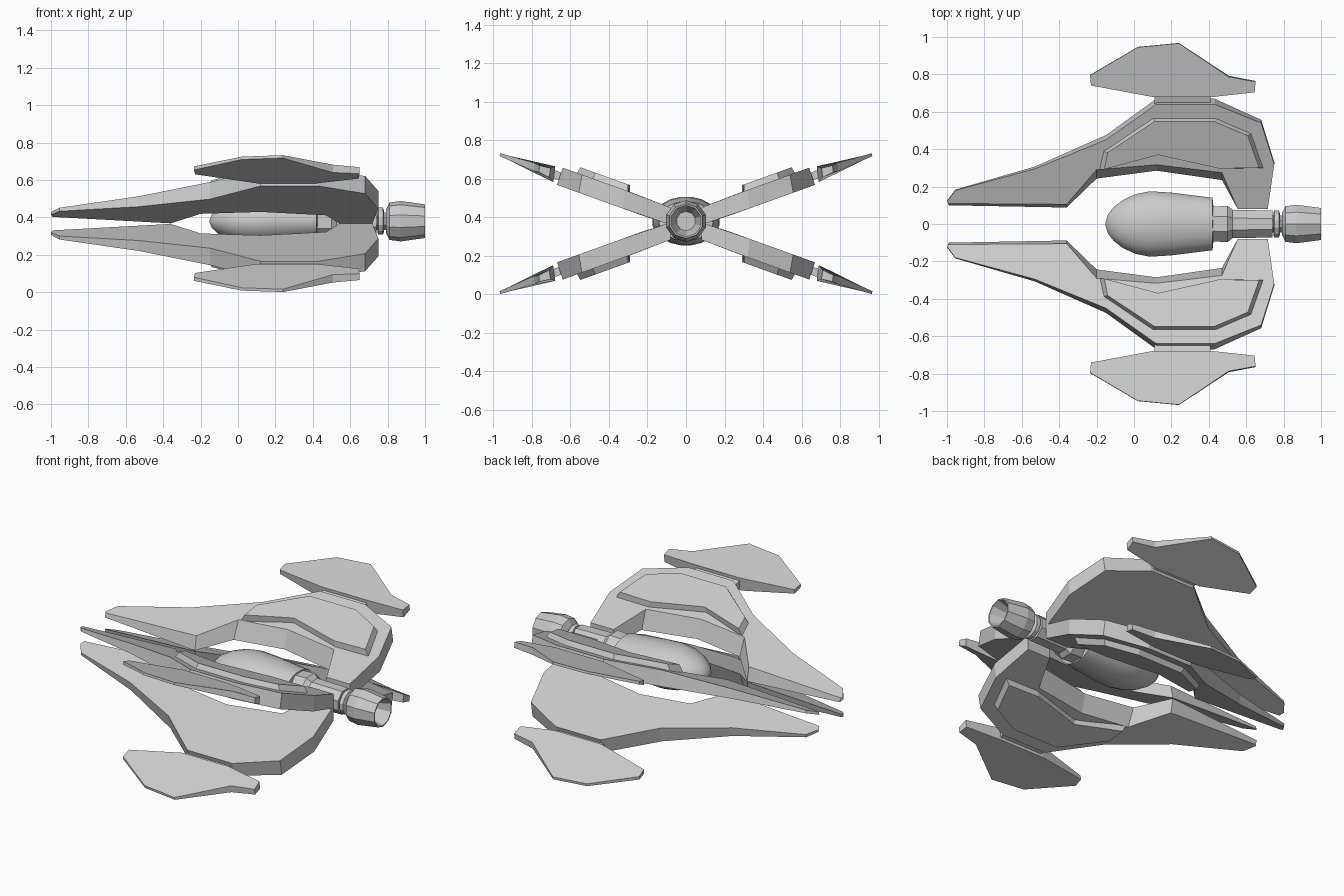
import bpy, bmesh, math

cube = bpy.data.objects.get("Cube")
if cube:
    bpy.data.objects.remove(cube)

WING_Z = 0.367     # height of the plane the four wings mirror across
BODY_Z = 0.38      # height of the fuselage axis
SLOPE = 0.36       # rise of a wing per unit of span

hull_grey = bpy.data.materials.new("hull_grey")
hull_grey.use_nodes = True
colour = (0.6, 0.6, 0.6, 1)
hull_grey.diffuse_color = colour
hull_grey.node_tree.nodes["Principled BSDF"].inputs["Base Color"].default_value = colour


def add_object(name, bm, height):
    bmesh.ops.recalc_face_normals(bm, faces=bm.faces)
    mesh = bpy.data.meshes.new(name)
    bm.to_mesh(mesh)
    bm.free()
    mesh.materials.append(hull_grey)
    obj = bpy.data.objects.new(name, mesh)
    obj.location.z = height
    bpy.context.collection.objects.link(obj)
    return obj


def wing_slab(name, lower, upper):
    """Join two (x, y, offset) outlines on the tilted wing plane, mirrored to four wings."""
    bm = bmesh.new()
    loops = []
    for outline in (lower, upper):
        loops.append([bm.verts.new((x, y, 0.01 + SLOPE * y + off)) for x, y, off in outline])
    low, up = loops
    bm.faces.new(low)
    bm.faces.new(up)
    for i in range(len(low)):
        j = (i + 1) % len(low)
        bm.faces.new((low[i], low[j], up[j], up[i]))
    obj = add_object(name, bm, WING_Z)
    mirror = obj.modifiers.new("four_wings", "MIRROR")
    mirror.use_axis = (False, True, True)
    mirror.use_clip = False
    mirror.use_mirror_merge = False
    return obj


def lathe(name, profile, sides, flatten=1.0, smooth=False):
    """Spin an (x, radius) profile around the fuselage axis."""
    bm = bmesh.new()
    rings = []
    for x, radius in profile:
        ring = []
        for k in range(sides):
            a = math.tau * (k + 0.5) / sides
            ring.append(bm.verts.new((x, radius * math.cos(a), radius * flatten * math.sin(a))))
        rings.append(ring)
    for a, b in zip(rings, rings[1:]):
        for k in range(sides):
            n = (k + 1) % sides
            bm.faces.new((a[k], a[n], b[n], b[k]))
    bm.faces.new(rings[0])
    bm.faces.new(rings[-1])
    obj = add_object(name, bm, BODY_Z)
    if smooth:
        bpy.context.view_layer.objects.active = obj
        obj.select_set(True)
        bpy.ops.object.shade_smooth_by_angle(angle=math.radians(40))
        obj.select_set(False)
    return obj


# Main wings: x, lower y, upper y, half thickness
wing = [
    (-1, .125, .12, .008), (-.99, .1, .11, .01), (-.36, .088, .105, .04),
    (-.2, .243, .29, .045), (.12, .285, .317, .05), (.47, .235, .275, .05),
    (.555, .08, .08, .045), (.715, .08, .08, .045), (.75, .33, .32, .05),
    (.68, .557, .54, .05), (.43, .67, .64, .05), (.12, .67, .64, .05),
    (-.15, .475, .45, .05), (-.53, .307, .295, .03), (-.955, .184, .18, .01),
]
wing_slab("main_wings",
          [(x, low, -h) for x, low, up, h in wing],
          [(x, up, h) for x, low, up, h in wing])

# Raised armour panels with sloping rims
panel = [(-.19, .29), (.12, .376), (.47, .295), (.7, .3),
         (.635, .49), (.44, .575), (.1, .575), (-.17, .39)]
wing_slab("wing_panels",
          [(x, y, .03) for x, y in panel],
          [(.25 + (x - .25) * .93, .31 + (y - .31) * .9, .085) for x, y in panel])

# Wing tip fins, thick inside and thin outside
fin = [
    (-.235, .797, .01), (.02, .947, .008), (.24, .968, .008), (.507, .792, .022),
    (.65, .765, .018), (.645, .71, .025), (.42, .69, .043), (.1, .69, .043), (-.23, .744, .014),
]
wing_slab("tip_fins",
          [(x, y, -h) for x, y, h in fin],
          [(x, y - h / 4, h) for x, y, h in fin])

# Struts joining fins to wings
strut = [(.11, .62), (.41, .62), (.41, .72), (.11, .72)]
wing_slab("fin_struts", [(x, y, -.022) for x, y in strut], [(x, y, .022) for x, y in strut])

# Fuselage
lathe("cockpit_pod",
      [(-.152, .01), (-.14, .05), (-.11, .09), (-.06, .13), (.01, .162),
       (.085, .177), (.2, .17), (.42, .142), (.425, .09)], 20, flatten=.72, smooth=True)
lathe("rear_collar", [(.41, .1), (.5, .105), (.53, .08)], 8)
lathe("wing_hub", [(.52, .082), (.74, .078)], 8)
lathe("engine_neck", [(.73, .05), (.82, .05)], 8)
lathe("neck_ring", [(.745, .06), (.75, .075), (.775, .075), (.78, .06)], 12)
lathe("engine_nozzle",
      [(.79, .06), (.81, .1), (.87, .108), (1, .09), (1, .082), (.9, .05)], 10)
